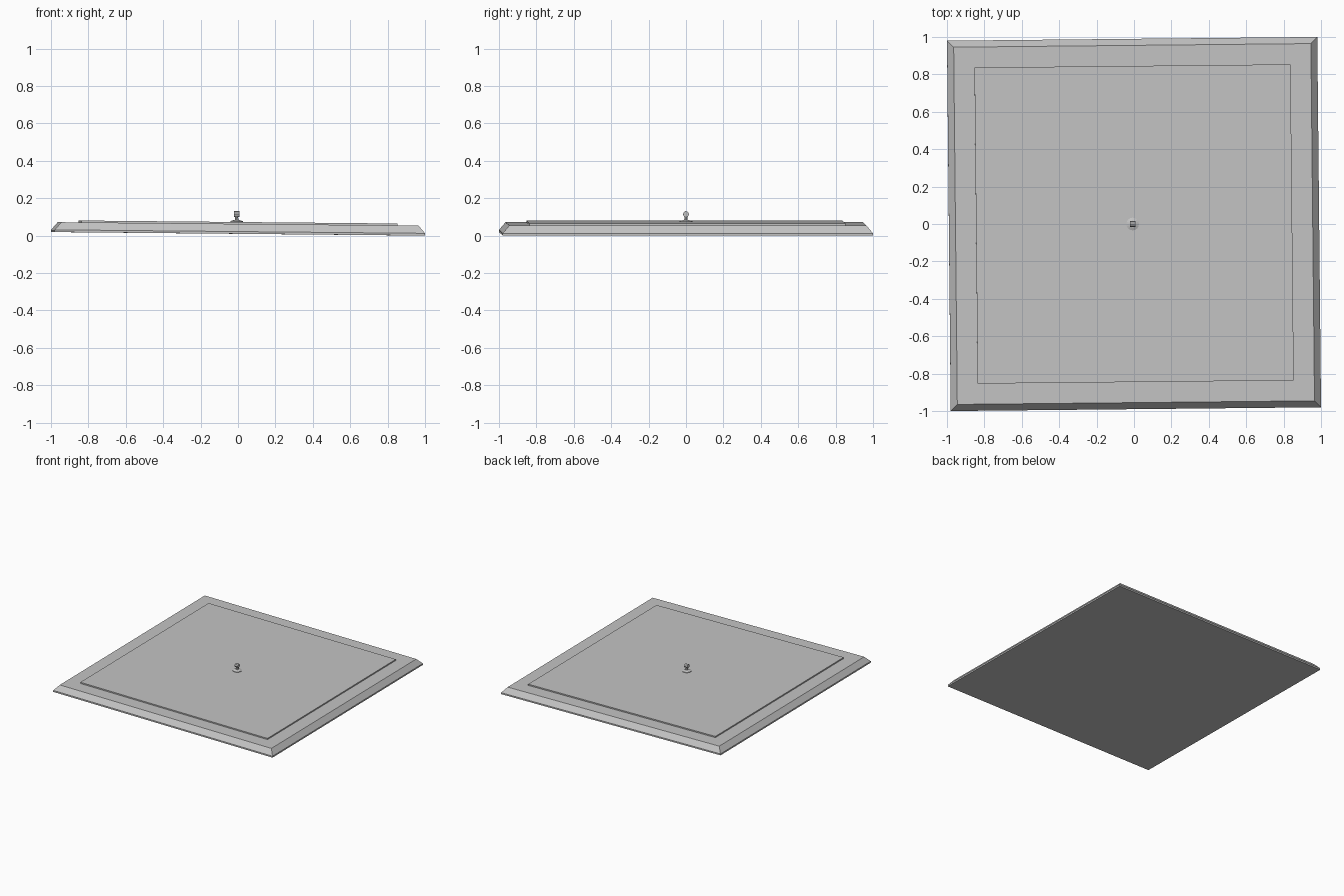
import bpy, bmesh, math
from mathutils import Matrix

if "Cube" in bpy.data.objects:
    bpy.data.objects.remove(bpy.data.objects["Cube"])

grey = bpy.data.materials.new("stone grey")
grey.diffuse_color = (0.55, 0.55, 0.55, 1)
grey.use_nodes = True
grey.node_tree.nodes["Principled BSDF"].inputs["Base Color"].default_value = grey.diffuse_color

# The whole piece leans slightly down to the right and is turned a touch
POSE = (Matrix.Translation((0, 0, 0.0095)) @ Matrix.Rotation(0.0101, 4, 'Z')
        @ Matrix.Rotation(0.0095, 4, 'Y'))


def finish(name, bm):
    bmesh.ops.recalc_face_normals(bm, faces=bm.faces)
    bm.transform(POSE)
    mesh = bpy.data.meshes.new(name)
    bm.to_mesh(mesh)
    bm.free()
    mesh.materials.append(grey)
    obj = bpy.data.objects.new(name, mesh)
    bpy.context.collection.objects.link(obj)
    return obj


def stacked(name, sections, sides, turn=0, x=0):
    """Loft of regular polygons given as (radius, z)."""
    bm = bmesh.new()
    rings = []
    for r, z in sections:
        rings.append([bm.verts.new((x + r * math.cos(turn + 2 * math.pi * i / sides),
                                    r * math.sin(turn + 2 * math.pi * i / sides), z))
                      for i in range(sides)])
    for a, b in zip(rings, rings[1:]):
        for i in range(sides):
            j = (i + 1) % sides
            bm.faces.new((a[i], a[j], b[j], b[i]))
    bm.faces.new(rings[0][::-1])
    bm.faces.new(rings[-1])
    return finish(name, bm)


D = math.sqrt(2)
Q = math.pi / 4

# Square slab with a bevelled rim, and the thin raised panel on it
stacked("base_slab", [(0.99 * D, 0), (0.99 * D, 0.012), (0.955 * D, 0.053)], 4, Q)
stacked("raised_panel", [(0.845 * D, 0.05), (0.845 * D, 0.063)], 4, Q)

# Central fitting: foot, stem and cross knob
KX = -0.008
stacked("knob_foot", [(0.034, 0.062), (0.034, 0.067), (0.018, 0.073)], 16, x=KX)
stacked("knob_stem", [(0.010, 0.070), (0.007, 0.095)], 8, x=KX)
bm = bmesh.new()
bmesh.ops.create_cone(bm, cap_ends=True, segments=8, radius1=0.016, radius2=0.016, depth=0.028)
bm.transform(Matrix.Translation((KX, 0, 0.105)) @ Matrix.Rotation(math.pi / 2, 4, 'Y'))
finish("knob_head", bm)
